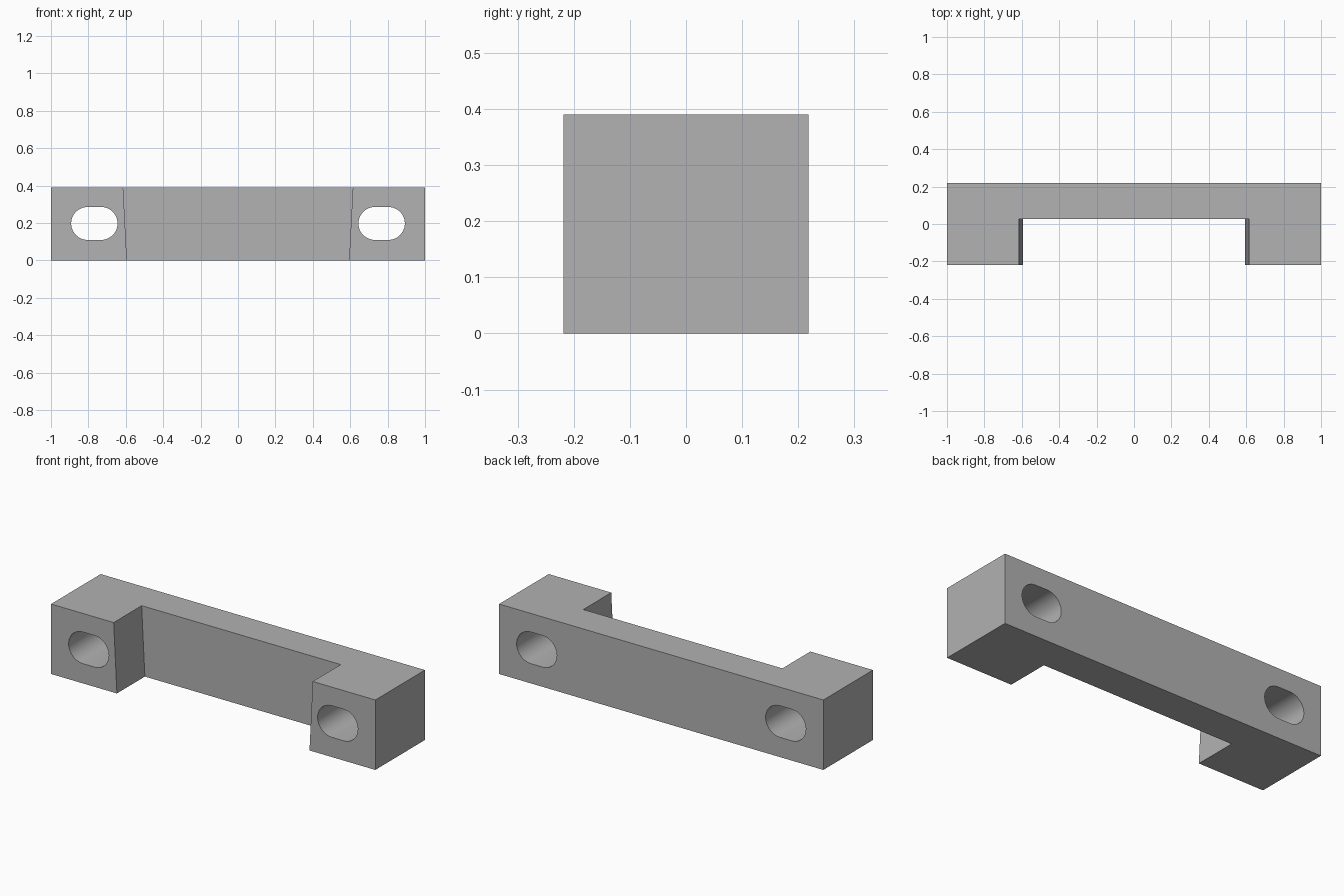
import bpy
import bmesh
import math

if "Cube" in bpy.data.objects:
    bpy.data.objects.remove(bpy.data.objects["Cube"], do_unlink=True)

HEIGHT, DEPTH = 0.39, 0.437
BACK, NOTCH_BACK = DEPTH / 2, 0.028
SLOT_X, SLOT_Z, SLOT_R, SLOT_HALF = 0.768, 0.198, 0.088, 0.036

grey = bpy.data.materials.new("plain grey")
grey.use_nodes = True
colour = (0.445, 0.445, 0.445, 1)
grey.diffuse_color = colour
grey.node_tree.nodes["Principled BSDF"].inputs["Base Color"].default_value = colour


def prism(name, profile, y0, y1):
    """Extrude an (x, z) outline from y0 to y1."""
    bm = bmesh.new()
    face = bm.faces.new([bm.verts.new((x, y0, z)) for x, z in profile])
    new = bmesh.ops.extrude_face_region(bm, geom=[face])["geom"]
    moved = [v for v in new if isinstance(v, bmesh.types.BMVert)]
    bmesh.ops.translate(bm, verts=moved, vec=(0, y1 - y0, 0))
    bmesh.ops.recalc_face_normals(bm, faces=bm.faces)
    mesh = bpy.data.meshes.new(name)
    bm.to_mesh(mesh)
    bm.free()
    mesh.materials.append(grey)
    obj = bpy.data.objects.new(name, mesh)
    bpy.context.collection.objects.link(obj)
    return obj


def slot_outline(cx, steps=24):
    """Rounded slot: two half circles joined by straight sides."""
    points = []
    for side in (1, -1):
        for i in range(steps + 1):
            a = math.pi * (i / steps - 0.5)
            points.append((cx + side * (SLOT_HALF + SLOT_R * math.cos(a)),
                           SLOT_Z + side * SLOT_R * math.sin(a)))
    return points


# Solid bar
bracket = prism("bracket", [(-1, 0), (1, 0), (1, HEIGHT), (-1, HEIGHT)], -BACK, BACK)

# Central notch with slightly leaning walls, extended past the bar
bottom, top, over = 0.594, 0.614, 0.1
lean = (top - bottom) / HEIGHT * over
low, high = bottom - lean, top + lean
cutters = [prism("notch_cutter",
                 [(-low, -over), (low, -over), (high, HEIGHT + over), (-high, HEIGHT + over)],
                 -BACK - over, NOTCH_BACK)]

# Bolt slots through both ends
for side, label in ((1, "left"), (-1, "right")):
    cutters.append(prism(label + "_slot_cutter", slot_outline(side * SLOT_X),
                         -BACK - over, BACK + over))

# Cut, then remove the cutters
bpy.ops.object.select_all(action="DESELECT")
bracket.select_set(True)
bpy.context.view_layer.objects.active = bracket
for cutter in cutters:
    cutter.hide_render = True
    mod = bracket.modifiers.new(cutter.name, "BOOLEAN")
    mod.operation = "DIFFERENCE"
    mod.solver = "EXACT"
    mod.object = cutter
    bpy.ops.object.modifier_apply(modifier=mod.name)
    bpy.data.objects.remove(cutter, do_unlink=True)

bpy.ops.object.shade_smooth_by_angle(angle=math.radians(30))
